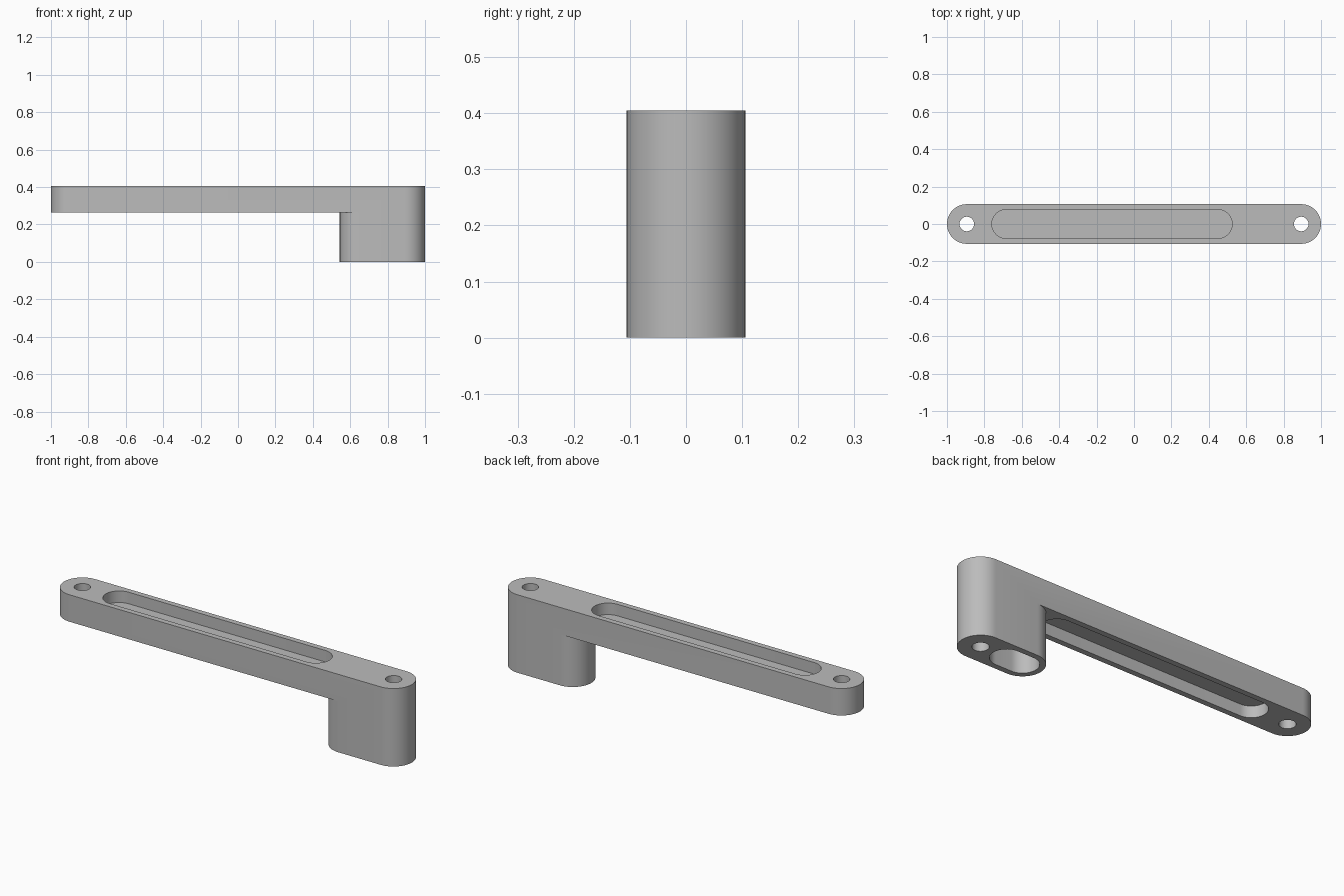
import bpy, bmesh
from math import cos, sin, pi

if "Cube" in bpy.data.objects:
    bpy.data.objects.remove(bpy.data.objects["Cube"])

R = 0.106              # half width of the arm
END = 1 - R            # centre of the rounded ends
TOP, UNDER = 0.405, 0.265
WEB_LOW, WEB_HIGH = 0.325, 0.345
POST = 0.65            # centre of the post's inner rounding
STEPS = 24

grey = bpy.data.materials.new("plain grey")
grey.use_nodes = True
colour = (0.5, 0.5, 0.5, 1)
grey.diffuse_color = colour
grey.node_tree.nodes["Principled BSDF"].inputs["Base Color"].default_value = colour


def arc(cx, r, start):
    return [(cx + r * cos(start + pi * i / STEPS), r * sin(start + pi * i / STEPS))
            for i in range(STEPS + 1)]


def stadium(x0, x1, r):
    """Outline with round ends centred on x0 and x1."""
    return arc(x1, r, -pi / 2) + arc(x0, r, pi / 2)


def prism(name, outline, z0, z1):
    bm = bmesh.new()
    face = bm.faces.new([bm.verts.new((x, y, z0)) for x, y in outline])
    moved = bmesh.ops.extrude_face_region(bm, geom=[face])["geom"]
    bmesh.ops.translate(bm, vec=(0, 0, z1 - z0),
                        verts=[v for v in moved if isinstance(v, bmesh.types.BMVert)])
    bmesh.ops.remove_doubles(bm, verts=bm.verts, dist=1e-5)
    bmesh.ops.recalc_face_normals(bm, faces=bm.faces)
    mesh = bpy.data.meshes.new(name)
    bm.to_mesh(mesh)
    bm.free()
    mesh.materials.append(grey)
    ob = bpy.data.objects.new(name, mesh)
    bpy.context.collection.objects.link(ob)
    return ob


# Full-height body, later cut down to a long arm with a post at one end
arm = prism("arm_with_post", stadium(-END, END, R), 0, TOP)

# Space below the arm, leaving the rounded inner side of the post
hollow = [(-1.2, -0.2), (POST, -0.2)] + arc(POST, R, pi / 2)[::-1] + [(POST, 0.2), (-1.2, 0.2)]
pocket = stadium(-0.683, 0.448, 0.077)
cutters = [
    prism("space_below_arm", hollow, -0.1, UNDER),
    prism("top_pocket", pocket, WEB_HIGH, TOP + 0.1),
    prism("bottom_pocket", pocket, UNDER - 0.1, WEB_LOW),
    prism("post_pocket", stadium(POST, 0.742, 0.077), -0.1, WEB_LOW),
]
# Through holes at both ends
for side, x in (("right", -END), ("left", END)):
    cutters.append(prism(side + "_hole", stadium(x, x, 0.039), -0.1, TOP + 0.1))

# Apply the cuts and remove the helpers
bpy.context.view_layer.objects.active = arm
arm.select_set(True)
for cutter in cutters:
    cutter.hide_render = True
    mod = arm.modifiers.new(cutter.name, "BOOLEAN")
    mod.operation = "DIFFERENCE"
    mod.solver = "EXACT"
    mod.object = cutter
    bpy.ops.object.modifier_apply(modifier=mod.name)
    bpy.data.objects.remove(cutter)

# Smooth rounded walls with crisp rims
bpy.ops.object.select_all(action="DESELECT")
arm.select_set(True)
bpy.ops.object.shade_smooth_by_angle(angle=pi / 6)
